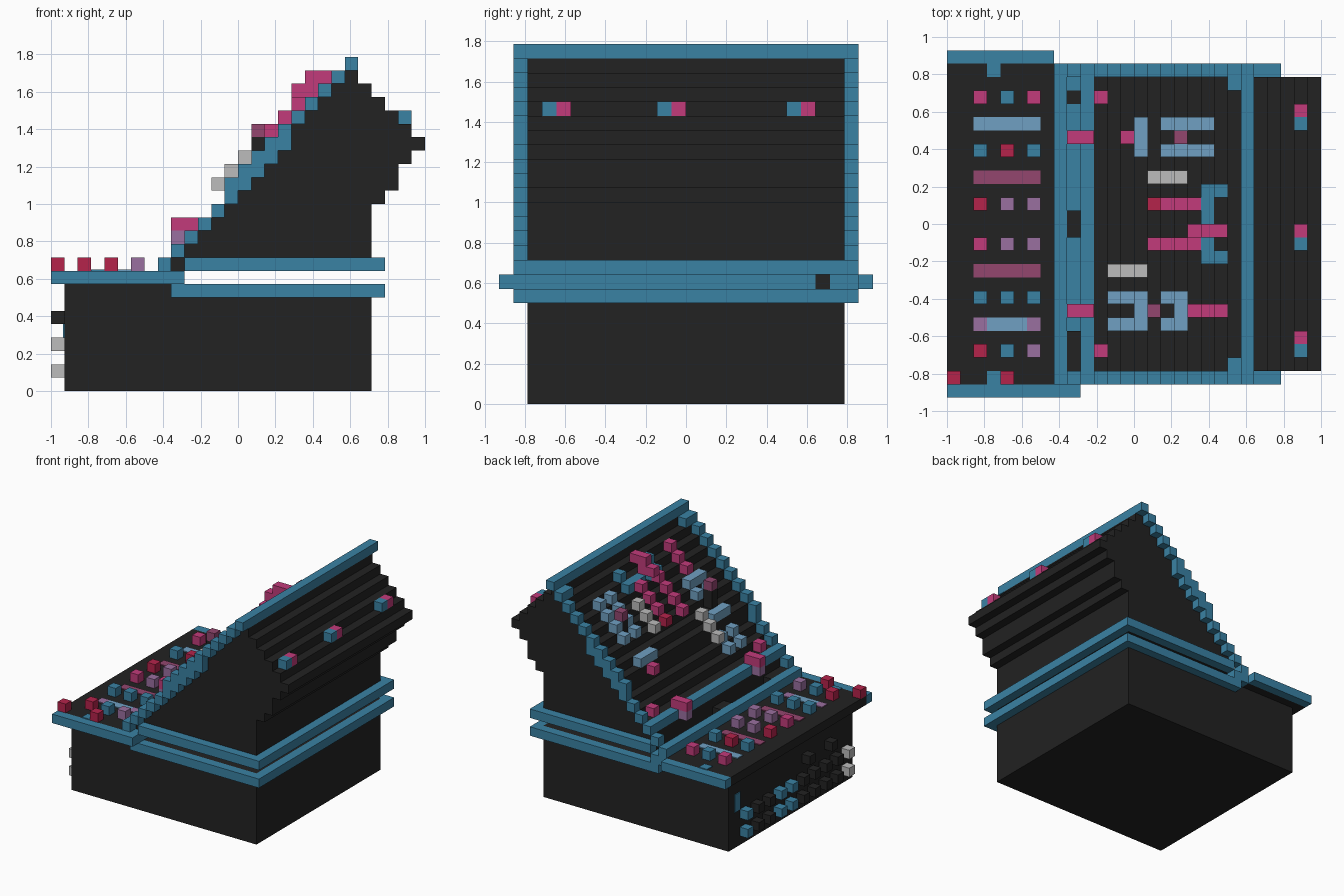
import bpy, bmesh
from mathutils import Vector

if "Cube" in bpy.data.objects:
    bpy.data.objects.remove(bpy.data.objects["Cube"], do_unlink=True)

U = 1 / 14                                  # one block
ORIGIN = Vector((-1, -13 / 14, 0))


def material(name, hex_code):
    def linear(c):
        c /= 255
        return c / 12.92 if c < 0.04045 else ((c + 0.055) / 1.055) ** 2.4
    rgb = [linear(int(hex_code[n:n + 2], 16)) for n in (0, 2, 4)]
    m = bpy.data.materials.new(name)
    m.use_nodes = True
    m.diffuse_color = (*rgb, 1)
    m.node_tree.nodes["Principled BSDF"].inputs["Base Color"].default_value = (*rgb, 1)
    return m


BLACK = material("black", "222222")
BLUE = material("trim blue", "3A82A4")
SKY = material("light blue", "70A0C2")
PINK = material("pink", "C23B7B")
RED = material("red", "B5234B")
PLUM = material("plum", "93466F")
PURPLE = material("purple", "9A70A0")
WHITE = material("pale grey", "BCBCBC")


def finish(name, bm, mat):
    bmesh.ops.recalc_face_normals(bm, faces=bm.faces)
    mesh = bpy.data.meshes.new(name)
    bm.to_mesh(mesh)
    bm.free()
    mesh.materials.append(mat)
    obj = bpy.data.objects.new(name, mesh)
    bpy.context.collection.objects.link(obj)


def boxes(name, mat, spans):
    """Boxes given as (i0, i1, j0, j1, k0, k1) in block units."""
    bm = bmesh.new()
    for i0, i1, j0, j1, k0, k1 in spans:
        new = bmesh.ops.create_cube(bm, size=1)["verts"]
        for v in new:
            v.co = ORIGIN + U * Vector((i1 if v.co.x > 0 else i0,
                                        j1 if v.co.y > 0 else j0,
                                        k1 if v.co.z > 0 else k0))
    finish(name, bm, mat)


def cubes(name, mat, cells):
    boxes(name, mat, [(i, i + 1, j, j + 1, k, k + 1) for i, j, k in cells])


def rim(k):                                 # column of the sloping rim at height k
    return k - 1 if k < 15 else k - 2


def top(i):                                 # height of the top screen block in column i
    return i if i < 14 else i + 1


# Base and the two trim bands with the open gap between them
boxes("base", BLACK, [(1, 24, 2, 24, 0, 8)])
for name, i0, k in (("lower_band", 9, 7), ("upper_band", 10, 9)):
    boxes(name, BLUE, [(i0, 25, 1, 2, k, k + 1), (i0, 25, 24, 25, k, k + 1),
                       (24, 25, 2, 24, k, k + 1)])

# Cabinet: stepped profile with sloping screen and bulging back
back = {14: 25, 15: 26, 16: 26, 17: 27, 18: 28, 19: 27, 20: 26, 21: 25, 22: 24, 23: 23}
outline = []
for k in range(9, 24):
    s = max(10, rim(k) + 1)
    outline += [(s, k), (s, k + 1)]
for k in range(23, 8, -1):
    e = back.get(k, 24)
    outline += [(e, k + 1), (e, k)]
outline = list(dict.fromkeys(outline))
bm = bmesh.new()
face = bm.faces.new([bm.verts.new(ORIGIN + U * Vector((x, 2, z))) for x, z in outline])
side = bmesh.ops.extrude_face_region(bm, geom=[face])["geom"]
bmesh.ops.translate(bm, vec=(0, 22 * U, 0),
                    verts=[g for g in side if isinstance(g, bmesh.types.BMVert)])
finish("cabinet", bm, BLACK)

# Sloping rims, top rail and bottom rail of the screen
for name, j in (("front_rim", 1), ("back_rim", 24)):
    boxes(name, BLUE, [(rim(k), rim(k) + (2 if 15 <= k <= 18 else 1), j, j + 1, k, k + 1)
                       for k in range(10, 24)])
boxes("screen_rails", BLUE, [(22, 23, 1, 25, 24, 25), (10, 11, 2, 24, 11, 12),
                             (21, 22, 2, 3, 23, 24), (21, 22, 23, 24, 23, 24)])

# Control panel, its trim and the rail behind it
boxes("control_panel", BLACK, [(0, 8, 1, 25, 8, 9)])
boxes("panel_trim", BLUE, [(0, 10, 0, 1, 8, 9), (0, 8, 25, 26, 8, 9),
                           (8, 9, 1, 25, 8, 10), (9, 10, 1, 22, 8, 9),
                           (9, 10, 23, 25, 8, 9),
                           (3, 4, 1, 2, 9, 9.1), (3, 4, 24, 25, 9, 9.1)])
boxes("groove_blocks", BLACK, [(9, 10, 2, 5, 9, 10), (9, 10, 12, 14, 9, 10),
                               (9, 10, 22, 23, 8, 9)])

# Panel buttons: three to a row
rows = {22: (PINK, BLUE, PINK), 18: (BLUE, RED, BLUE), 14: (RED, PURPLE, PURPLE),
        11: (PINK, PURPLE, PURPLE), 7: (BLUE, BLUE, BLUE), 3: (RED, BLUE, PURPLE)}
for j, colours in rows.items():
    for n, mat in enumerate(colours):
        cubes(f"panel_button_{j}_{n}", mat, [(2 + 2 * n, j, 9)])
cubes("corner_buttons", RED, [(0, 1, 9), (4, 1, 9)])

# Flush strips on the panel
boxes("plum_strips", PLUM, [(2, 7, j, j + 1, 9, 9.1) for j in (9, 16)])
boxes("light_strips", SKY, [(2, 7, 20, 21, 9, 9.1), (3, 6, 5, 6, 9, 9.1)])
boxes("strip_ends", PURPLE, [(2, 3, 5, 6, 9, 9.1), (6, 7, 5, 6, 9, 9.1)])

# Rail knobs
for name, j in (("front_knob", 6), ("back_knob", 19)):
    boxes(name, PINK, [(9, 11, j, j + 1, 12, 13)])
    cubes(name + "_stem", PURPLE, [(9, j, 11)])


def on_screen(name, mat, lift, cells):
    cubes(name, mat, [(i, j, top(i) + lift) for i, j in cells])


# Raised blocks on the screen
on_screen("light_marks", SKY, 1,
          [(14, j) for j in (18, 19, 20)] + [(i, j) for i in range(16, 20) for j in (18, 20)]
          + [(i, j) for i in (12, 13, 14, 16, 17) for j in (5, 7)] + [(14, 6), (17, 6)])
on_screen("blue_marks", BLUE, 1, [(19, j) for j in (10, 11, 13, 14, 15)] + [(20, 10), (20, 15)])
on_screen("pink_marks", PINK, 1, [(11, 3), (11, 22), (18, 6), (19, 6), (20, 6)])
on_screen("pink_stud", PINK, 2, [(13, 19)])
cubes("white_bars", WHITE, [(i, 9, i + 3) for i in (12, 13, 14)]
      + [(i, 16, i + 3) for i in (15, 16, 17)])
cubes("pink_bars", PINK, [(i, 11, i + 3) for i in range(15, 19)]
      + [(i, 14, i + 3) for i in range(16, 19)])
cubes("red_tip", RED, [(15, 14, 18)])
cubes("pink_centre", PINK, [(18, 12, 22), (19, 12, 22), (19, 12, 23), (20, 12, 23)])
cubes("plum_studs", PLUM, [(15, 6, 19), (17, 19, 20)])
boxes("stud_stems", BLACK, [(15, 16, 6, 7, 17, 19), (17, 18, 19, 20, 19, 20)])

# Lamps on the back
cubes("lamps_blue", BLUE, [(26, j, 20) for j in (3, 11, 20)])
cubes("lamps_pink", PINK, [(26, j, 20) for j in (4, 12, 21)])

# Rows of studs on the lower face below the panel
for name, mat, js in (("white_studs", WHITE, (3,)), ("blue_studs", BLUE, (13, 15, 21)),
                      ("black_studs", BLACK, (5, 7, 9, 11, 17, 19))):
    cubes(name, mat, [(0, j, k) for j in js for k in (1, 3)])
cubes("upper_studs", BLACK, [(0, 6, 5), (0, 10, 5)])
boxes("blue_slot", BLUE, [(0.9, 1, 22, 23, 4, 6)])
